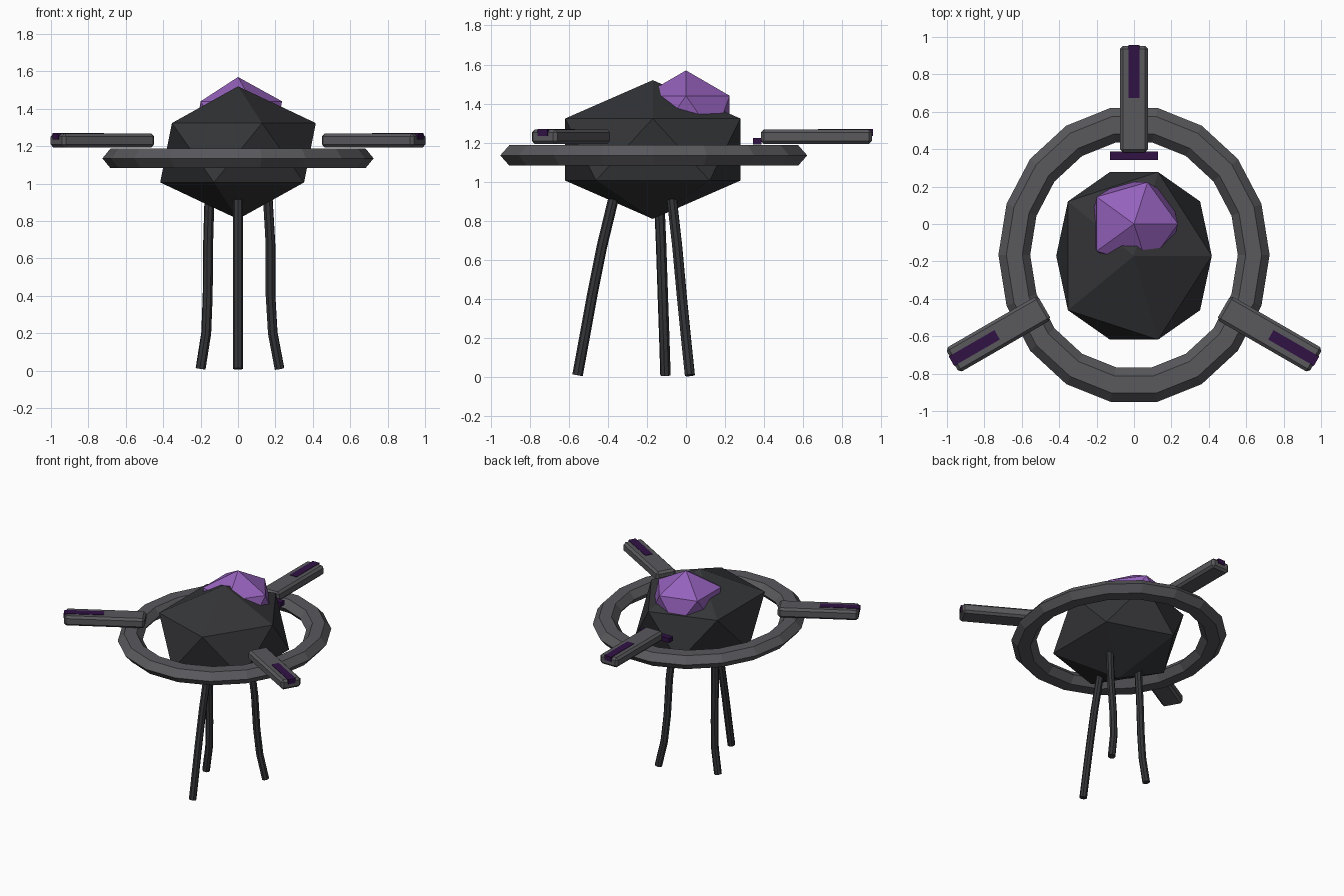
import bpy, bmesh, math
from mathutils import Matrix, Vector

if "Cube" in bpy.data.objects:
    bpy.data.objects.remove(bpy.data.objects["Cube"])


def material(name, rgb):
    m = bpy.data.materials.new(name)
    m.diffuse_color = (*rgb, 1)
    m.use_nodes = True
    m.node_tree.nodes["Principled BSDF"].inputs["Base Color"].default_value = m.diffuse_color
    return m


DARK = material("dark_stone", (0.035, 0.036, 0.04))
GREY = material("grey_stone", (0.10, 0.10, 0.11))
PURPLE = material("purple_crystal", (0.30, 0.12, 0.50))
INK = material("dark_purple", (0.03, 0.006, 0.06))

CY = -0.17  # y of the shared hub axis


def add_mesh(name, bm, mat):
    me = bpy.data.meshes.new(name)
    bmesh.ops.recalc_face_normals(bm, faces=bm.faces)
    bm.to_mesh(me)
    bm.free()
    me.materials.append(mat)
    ob = bpy.data.objects.new(name, me)
    bpy.context.collection.objects.link(ob)
    return ob


def gem(name, center, scale, mat):
    bm = bmesh.new()
    bmesh.ops.create_icosphere(bm, subdivisions=1, radius=1)
    for v in bm.verts:
        k = 1.05 if 0.7 < abs(v.co.x) < 0.75 else 1
        v.co = Vector((v.co.x * k * scale[0], v.co.y * k * scale[1],
                       v.co.z * scale[2])) + Vector(center)
    return add_mesh(name, bm, mat)


def radial_box(name, r0, r1, half_w, z0, z1, angle, mat, bevel=0):
    """Box along the radius from the hub axis, turned to the given angle."""
    bm = bmesh.new()
    bmesh.ops.create_cube(bm, size=1)
    for v in bm.verts:
        v.co = Vector(((r0 + r1) / 2 + v.co.x * (r1 - r0), v.co.y * 2 * half_w,
                       (z0 + z1) / 2 + v.co.z * (z1 - z0)))
    if bevel:
        bmesh.ops.bevel(bm, geom=bm.edges[:], offset=bevel, segments=1,
                        profile=0.5, affect='EDGES')
    bm.transform(Matrix.Translation((0, CY, 0))
                 @ Matrix.Rotation(math.radians(angle), 4, 'Z'))
    return add_mesh(name, bm, mat)


# faceted body and crystal on top
gem("body", (0, CY, 1.165), (0.465, 0.527, 0.355), DARK)
gem("crystal", (0, 0, 1.335), (0.263, 0.263, 0.235), PURPLE)

# ring: 18 segments, hexagonal section, slightly longer in y
bm = bmesh.new()
N, M = 18, 6
loops = []
for i in range(N):
    a = 2 * math.pi * i / N
    loop = []
    for j in range(M):
        b = 2 * math.pi * j / M
        r = 0.64 + 0.085 * math.cos(b)
        loop.append(bm.verts.new((r * math.cos(a), CY + 0.005 + 1.1 * r * math.sin(a),
                                  1.135 + 0.06 * math.sin(b))))
    loops.append(loop)
for i in range(N):
    p, q = loops[i], loops[(i + 1) % N]
    for j in range(M):
        k = (j + 1) % M
        bm.faces.new((p[j], q[j], q[k], p[k]))
add_mesh("ring", bm, GREY)

# three arms with inlaid strips
for name, ang in (("back", 90), ("right", -30), ("left", 210)):
    radial_box(name + "_arm", 0.553, 1.122, 0.075, 1.193, 1.268, ang, GREY, 0.016)
    radial_box(name + "_strip", 0.845, 1.127, 0.029, 1.235, 1.271, ang, INK)
# cross plate at the inner end of the back arm
radial_box("cross_plate", 0.512, 0.557, 0.127, 1.19, 1.225, 90, INK)

# three bent legs
LEGS = {
    "front_leg": [(0, -0.372, 0.91), (0, -0.43, 0.67), (0, -0.48, 0.42),
                  (0, -0.52, 0.2), (0, -0.555, 0.01)],
    "right_leg": [(0.16, -0.072, 0.91), (0.174, -0.045, 0.67), (0.174, -0.02, 0.4),
                  (0.186, 0.0, 0.2), (0.222, 0.02, 0.01)],
    "left_leg": [(-0.153, -0.137, 0.91), (-0.16, -0.127, 0.67), (-0.162, -0.118, 0.4),
                 (-0.17, -0.111, 0.2), (-0.2, -0.105, 0.01)],
}
for name, pts in LEGS.items():
    cu = bpy.data.curves.new(name, 'CURVE')
    cu.dimensions = '3D'
    cu.bevel_depth = 0.027
    cu.bevel_resolution = 2
    cu.use_fill_caps = True
    sp = cu.splines.new('POLY')
    sp.use_smooth = False
    sp.points.add(len(pts) - 1)
    for p, co in zip(sp.points, pts):
        p.co = (*co, 1)
    cu.materials.append(DARK)
    bpy.context.collection.objects.link(bpy.data.objects.new(name, cu))
